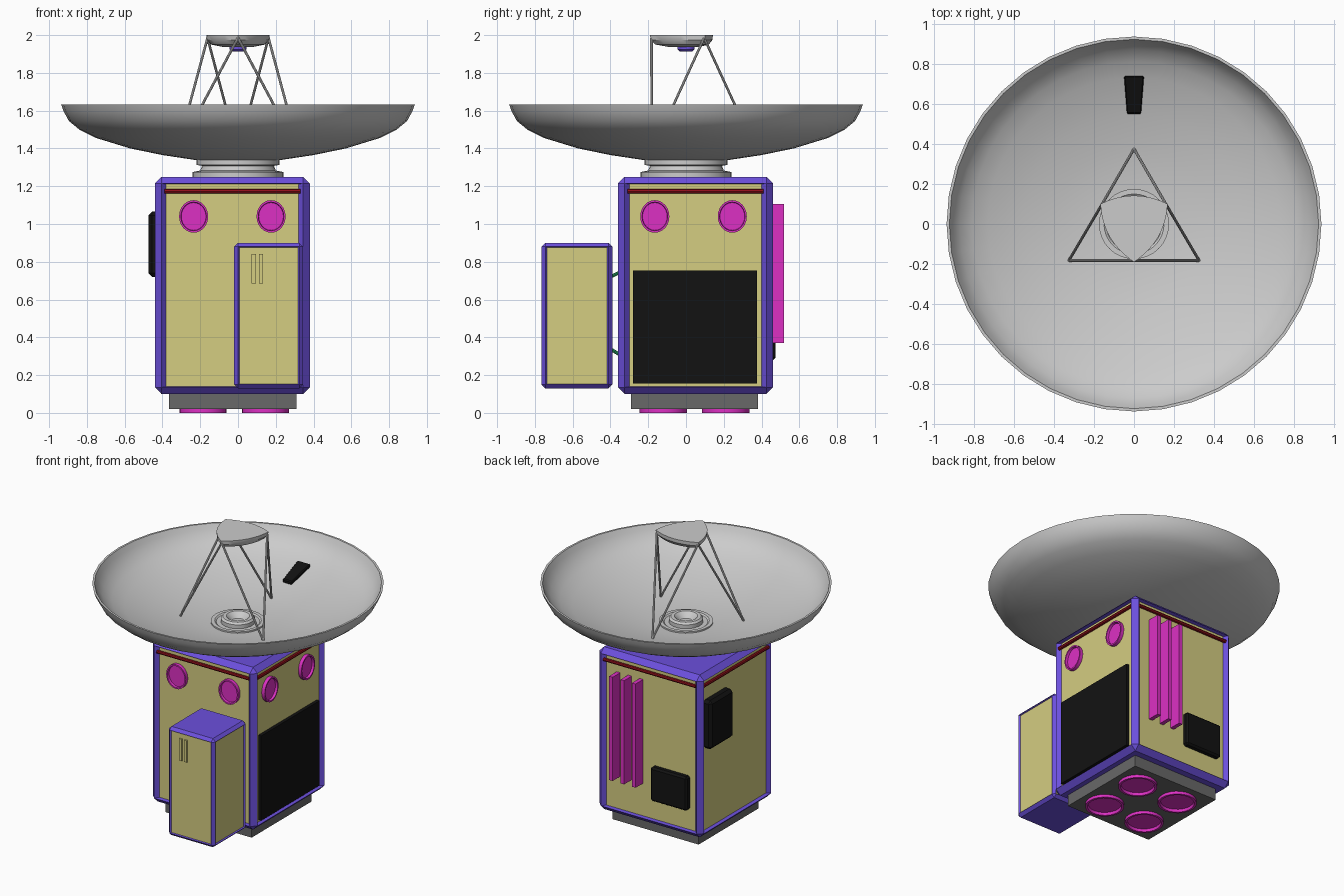
import bpy, bmesh, math
from mathutils import Vector, Matrix

if "Cube" in bpy.data.objects:
    bpy.data.objects.remove(bpy.data.objects["Cube"])


def material(name, rgb):
    m = bpy.data.materials.new(name)
    m.diffuse_color = (*rgb, 1)
    m.use_nodes = True
    m.node_tree.nodes["Principled BSDF"].inputs["Base Color"].default_value = m.diffuse_color
    return m


PURPLE = material("purple", (0.15, 0.08, 0.72))
YELLOW = material("yellow", (0.66, 0.61, 0.22))
MAGENTA = material("magenta", (0.72, 0.03, 0.55))
BLACK = material("black", (0.006, 0.006, 0.006))
RED = material("dark_red", (0.28, 0.005, 0.01))
GREEN = material("green", (0.02, 0.35, 0.12))
DARK = material("dark_grey", (0.14, 0.14, 0.14))


def finish(name, bm, mats=(), smooth=False):
    bmesh.ops.recalc_face_normals(bm, faces=bm.faces)
    me = bpy.data.meshes.new(name)
    bm.to_mesh(me)
    bm.free()
    for m in mats:
        me.materials.append(m)
    ob = bpy.data.objects.new(name, me)
    bpy.context.collection.objects.link(ob)
    if smooth:
        bpy.ops.object.select_all(action='DESELECT')
        ob.select_set(True)
        bpy.context.view_layer.objects.active = ob
        bpy.ops.object.shade_smooth_by_angle(angle=math.radians(35))
    return ob


def box_bm(lo, hi, bevel=0):
    bm = bmesh.new()
    lo, hi = Vector(lo), Vector(hi)
    mat = Matrix.Translation((lo + hi) / 2) @ Matrix.Diagonal((*(hi - lo), 1))
    bmesh.ops.create_cube(bm, size=1, matrix=mat)
    if bevel:
        bmesh.ops.bevel(bm, geom=bm.edges[:], offset=bevel, segments=1,
                        affect='EDGES', profile=0.5)
    return bm


def box(name, lo, hi, mat=None, bevel=0):
    return finish(name, box_bm(lo, hi, bevel), [mat] if mat else [])


def framed_box(name, lo, hi, bevel, slope, depth):
    """Bevelled frame with sunken panels on its four sides."""
    bm = box_bm(lo, hi, bevel)
    bm.normal_update()
    sides = [f for f in bm.faces if max(abs(f.normal.x), abs(f.normal.y)) > 0.99]
    bmesh.ops.inset_individual(bm, faces=sides, thickness=slope, depth=-depth)
    mid = (lo[2] + hi[2]) / 2
    for f in sides:
        f.material_index = 1
        for v in f.verts:
            v.co.z = hi[2] - bevel - 0.004 if v.co.z > mid else lo[2] + bevel + 0.004
    return finish(name, bm, [PURPLE, YELLOW])


def lathe(name, profile, mat=None, steps=32):
    bm = bmesh.new()
    vs = [bm.verts.new((r, 0, z)) for r, z in profile]
    es = [bm.edges.new(p) for p in zip(vs, vs[1:])]
    bmesh.ops.spin(bm, geom=vs + es, cent=(0, 0, 0), axis=(0, 0, 1),
                   angle=2 * math.pi, steps=steps)
    bmesh.ops.remove_doubles(bm, verts=bm.verts, dist=0.0002)
    return finish(name, bm, [mat] if mat else [], True)


def rod(name, a, b, r, mat=None, sides=8):
    a, b = Vector(a), Vector(b)
    d = b - a
    bm = bmesh.new()
    rot = d.to_track_quat('Z', 'Y').to_matrix().to_4x4()
    bmesh.ops.create_cone(bm, cap_ends=True, segments=sides, radius1=r, radius2=r,
                          depth=d.length, matrix=Matrix.Translation((a + b) / 2) @ rot)
    return finish(name, bm, [mat] if mat else [], True)


def cup(name, loc, rot, r, height, floor, scale=(1, 1, 1)):
    ob = lathe(name, [(0, -0.01), (r, -0.01), (r, height), (r * 0.88, height),
                      (r * 0.85, floor), (0, floor)], MAGENTA, 24)
    ob.location, ob.rotation_euler, ob.scale = loc, rot, scale


# Main body and front equipment cabinet
framed_box("body", (-0.44, -0.36, 0.10), (0.38, 0.46, 1.25), 0.035, 0.035, 0.025)
framed_box("front_cabinet", (-0.02, -0.765, 0.13), (0.345, -0.39, 0.90), 0.02, 0.012, 0.01)
for i, x in enumerate((0.083, 0.122)):
    box(f"cabinet_vent_{i}", (x - 0.011, -0.764, 0.685), (x + 0.011, -0.75, 0.84), YELLOW)
for i, x in enumerate((0.07, 0.255)):
    rod(f"upper_bracket_{i}", (x, -0.41, 0.715), (x, -0.33, 0.755), 0.009, GREEN)
    rod(f"lower_bracket_{i}", (x, -0.41, 0.345), (x, -0.33, 0.295), 0.009, GREEN)

# Base plate and four thrusters
box("base_plate", (-0.365, -0.29, 0.02), (0.31, 0.38, 0.11), DARK)
for i in range(4):
    x, y = (-0.185, 0.145)[i % 2], (-0.12, 0.21)[i // 2]
    cup(f"thruster_{i}", (x, y, 0.03), (math.pi, 0, 0), 0.125, 0.03, 0.011)

# Pipes around the top of the body
corners = {"front": ((-0.39, -0.347), (0.33, -0.347)), "back": ((-0.39, 0.447), (0.33, 0.447)),
           "left": ((-0.427, -0.31), (-0.427, 0.41)), "right": ((0.367, -0.31), (0.367, 0.41))}
for side, (a, b) in corners.items():
    rod(f"{side}_pipe", (*a, 1.173), (*b, 1.173), 0.012, RED)

# Round portholes on the front and right
for i, s in enumerate((-0.205, 0.205)):
    cup(f"front_porthole_{i}", (-0.03 + s, -0.335, 1.04), (math.pi / 2, 0, 0),
        0.077, 0.024, 0.008, (1, 1.12, 1))
    cup(f"right_porthole_{i}", (0.355, 0.04 + s, 1.04), (0, math.pi / 2, 0),
        0.077, 0.024, 0.008, (1.12, 1, 1))

# Black panel, back fins, side boxes
box("right_panel", (0.34, -0.28, 0.155), (0.378, 0.375, 0.755), BLACK)
for i in range(3):
    x = 0.225 - 0.09 * i
    box(f"back_fin_{i}", (x - 0.014, 0.425, 0.37), (x + 0.014, 0.52, 1.105), MAGENTA)
box("back_box", (-0.335, 0.42, 0.28), (-0.05, 0.473, 0.52), BLACK, 0.012)
box("left_box", (-0.475, 0.14, 0.72), (-0.40, 0.40, 1.065), BLACK, 0.02)

# Dish with its neck and centre feed
lathe("neck", [(0, 1.24), (0.24, 1.24), (0.24, 1.275), (0.20, 1.283), (0.19, 1.308),
               (0.22, 1.313), (0.22, 1.346), (0, 1.346)])
lathe("dish", [(0, 1.338), (0.22, 1.338), (0.40, 1.365), (0.57, 1.40), (0.75, 1.455),
               (0.84, 1.50), (0.895, 1.545), (0.925, 1.60), (0.936, 1.632), (0.922, 1.632),
               (0.905, 1.60), (0.87, 1.55), (0.81, 1.51), (0.73, 1.473), (0.55, 1.417),
               (0.39, 1.383), (0.22, 1.356), (0, 1.356)], None, 40)
lathe("feed_ring", [(0.175, 1.35), (0.175, 1.366), (0.15, 1.366), (0.14, 1.358), (0.11, 1.358),
                    (0.11, 1.385), (0.098, 1.398), (0.075, 1.398), (0.055, 1.38),
                    (0.04, 1.362), (0, 1.362)])

# Small tapered sensor lying on the dish surface
bm = box_bm((-0.05, 0.55, -0.01), (0.05, 0.74, 0.022), 0.006)
for v in bm.verts:
    t = (v.co.y - 0.55) / 0.19
    v.co.x *= 0.7 + 0.3 * t
    v.co.z += 1.417 + 0.059 * t
finish("dish_sensor", bm, [BLACK])

# Three-cornered sub-reflector with bulging edges
tips = [Vector((-0.168, 0.10)), Vector((0, -0.19)), Vector((0.168, 0.10))]
outline = []
for i in range(3):
    a, b = tips[i], tips[(i + 1) % 3]
    out = ((a + b) / 2).normalized()
    for k in range(8):
        t = k / 8
        outline.append(a.lerp(b, t) + out * 0.042 * 4 * t * (1 - t))
bm = bmesh.new()
rings = [[bm.verts.new((p.x * s, p.y * s, z)) for p in outline]
         for s, z in ((1, 2.0), (0.99, 1.975), (0.85, 1.95), (0.5, 1.938))]
for r0, r1 in zip(rings, rings[1:]):
    for j in range(len(r0)):
        k = (j + 1) % len(r0)
        bm.faces.new((r0[j], r0[k], r1[k], r1[j]))
bm.faces.new(rings[0])
bm.faces.new(rings[-1])
finish("sub_reflector", bm, smooth=True)
lathe("sub_reflector_feed", [(0, 1.945), (0.046, 1.945), (0.046, 1.925), (0.03, 1.912), (0, 1.912)],
      PURPLE, 24)

# Strut pairs from each foot to the two nearest tips
feet = [(-0.325, -0.182), (0.325, -0.182), (0, 0.375)]
for i, (foot, pair) in enumerate(zip(feet, ((0, 1), (1, 2), (2, 0)))):
    for j in pair:
        top = tips[j] * 0.96
        rod(f"strut_{i}_{j}", (*foot, 1.378), (top.x, top.y, 1.985), 0.007)
